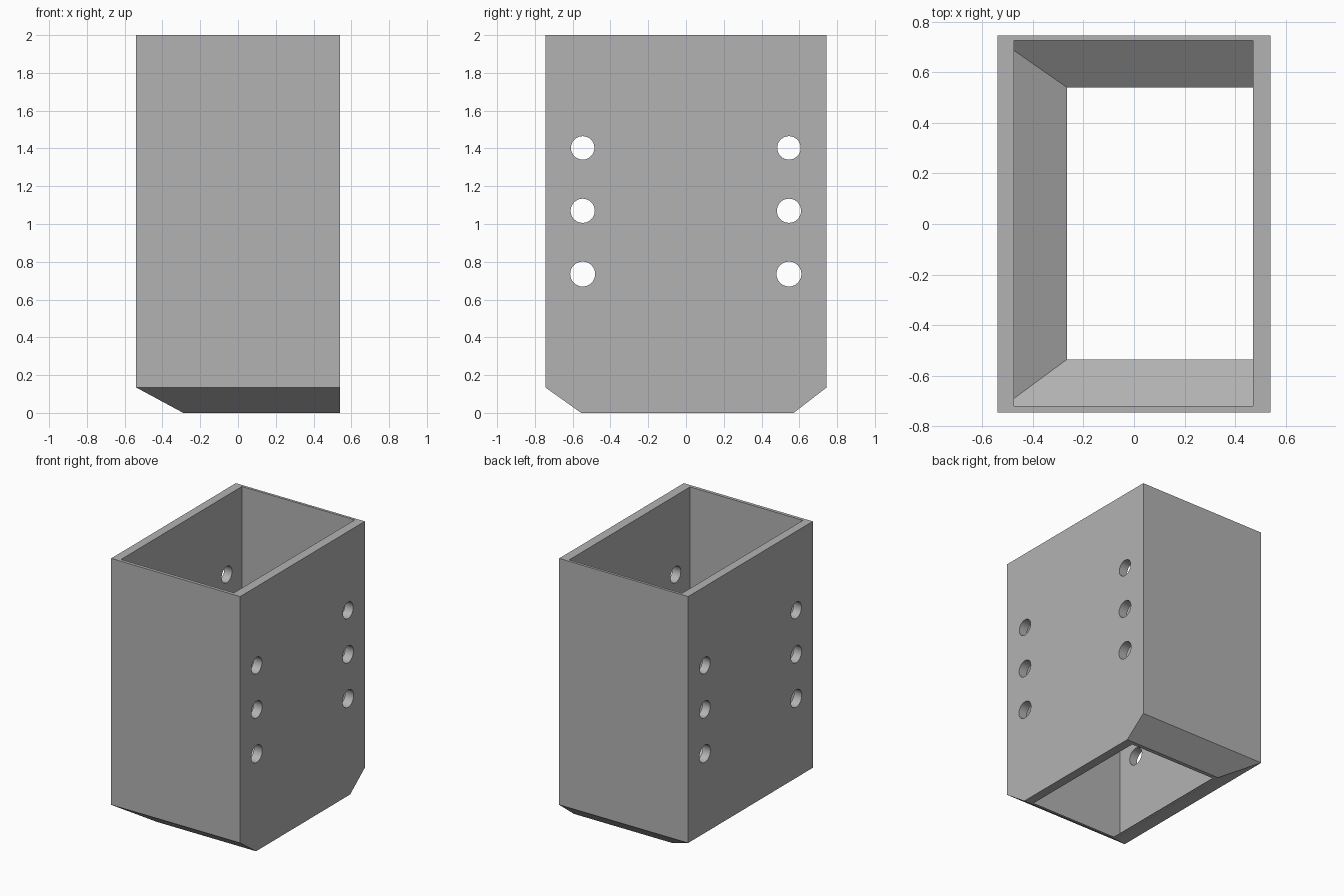
import bpy, bmesh, math
from mathutils import Vector, Matrix

if "Cube" in bpy.data.objects:
    bpy.data.objects.remove(bpy.data.objects["Cube"])

grey = bpy.data.materials.new("grey")
grey.diffuse_color = (0.45, 0.45, 0.45, 1)
grey.use_nodes = True
grey.node_tree.nodes["Principled BSDF"].inputs["Base Color"].default_value = grey.diffuse_color


def bevelled_box(name, x, y, z, planes):
    """Box between the given limits, trimmed by planes (three points each)."""
    bm = bmesh.new()
    bmesh.ops.create_cube(bm, size=1)
    for v in bm.verts:
        v.co = [lim[0] if c < 0 else lim[1] for c, lim in zip(v.co, (x, y, z))]
    for a, b, c in planes:
        a, b, c = Vector(a), Vector(b), Vector(c)
        n = (b - a).cross(c - a)
        if n.z > 0:  # the part below each slope is removed
            n = -n
        geom = bm.verts[:] + bm.edges[:] + bm.faces[:]
        bmesh.ops.bisect_plane(bm, geom=geom, dist=1e-6, plane_co=a,
                               plane_no=n, clear_outer=True)
        bmesh.ops.holes_fill(bm, edges=[e for e in bm.edges if e.is_boundary])
    bmesh.ops.recalc_face_normals(bm, faces=bm.faces[:])
    return to_object(name, bm)


def to_object(name, bm):
    mesh = bpy.data.meshes.new(name)
    bm.to_mesh(mesh)
    bm.free()
    mesh.materials.append(grey)
    ob = bpy.data.objects.new(name, mesh)
    bpy.context.collection.objects.link(ob)
    return ob


# outer shell with sloped foot on the left, front and back
shell = bevelled_box("sleeve", (-0.54, 0.54), (-0.745, 0.745), (0, 2), [
    [(-0.54, 0, 0.135), (-0.54, 1, 0.135), (-0.29, 0, 0)],
    [(-0.54, 0.745, 0.135), (0.54, 0.745, 0.135), (0.54, 0.57, 0)],
    [(-0.54, -0.745, 0.135), (0.54, -0.745, 0.135), (0.54, -0.555, 0)]])

# cavity following the same slopes, open at both ends
cavity = bevelled_box("cavity_cutter", (-0.475, 0.47), (-0.72, 0.725), (-0.05, 2.1), [
    [(-0.475, 0, 0.113), (-0.475, 1, 0.113), (-0.265, 0, 0)],
    [(0, 0.725, 0.143), (1, 0.725, 0.143), (0, 0.54, 0)],
    [(0, -0.72, 0.135), (1, -0.72, 0.135), (0, -0.535, 0)]])

# bolt holes through both side walls
bm = bmesh.new()
for z, r in ((0.735, 0.066), (1.07, 0.064), (1.403, 0.062)):
    for y in (-0.547, 0.545):
        place = Matrix.Translation((0, y, z)) @ Matrix.Rotation(math.pi / 2, 4, 'Y')
        bmesh.ops.create_cone(bm, cap_ends=True, segments=32, radius1=r,
                              radius2=r, depth=1.4, matrix=place)
holes = to_object("hole_cutter", bm)

bpy.context.view_layer.objects.active = shell
shell.select_set(True)
for cutter in (cavity, holes):
    mod = shell.modifiers.new(cutter.name, 'BOOLEAN')
    mod.operation, mod.solver, mod.object = 'DIFFERENCE', 'EXACT', cutter
    bpy.ops.object.modifier_apply(modifier=mod.name)
    bpy.data.objects.remove(cutter)
bpy.ops.object.shade_smooth_by_angle(angle=math.radians(30))
